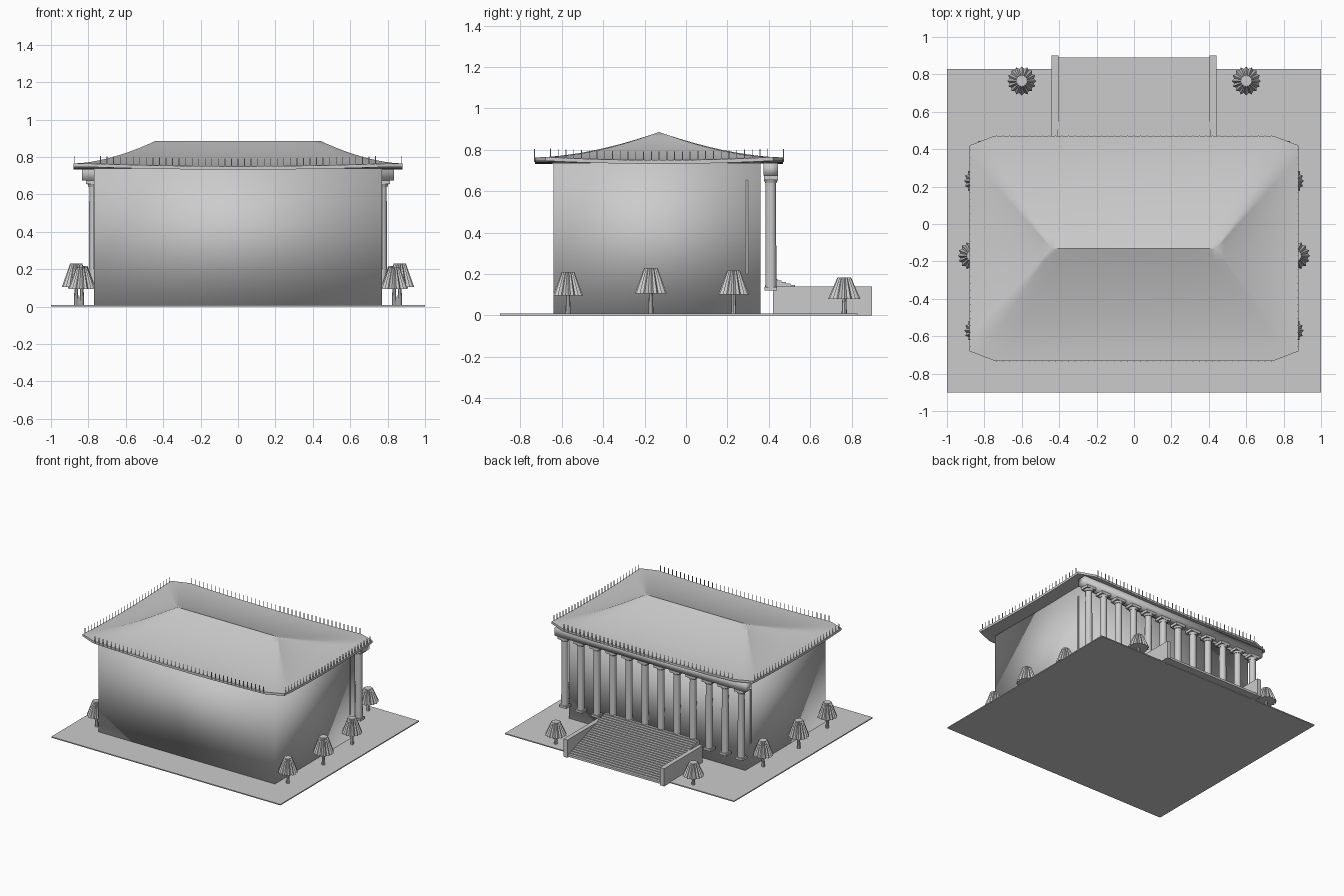
import bpy, bmesh, math

if "Cube" in bpy.data.objects:
    bpy.data.objects.remove(bpy.data.objects["Cube"])

stone = bpy.data.materials.new("plain_grey")
stone.diffuse_color = (0.6, 0.6, 0.6, 1)
stone.use_nodes = True
stone.node_tree.nodes["Principled BSDF"].inputs["Base Color"].default_value = stone.diffuse_color


def finish(name, bm, smooth=None):
    """smooth: None = flat, 'all' = fully smooth, number = smooth by angle."""
    bmesh.ops.recalc_face_normals(bm, faces=bm.faces)
    me = bpy.data.meshes.new(name)
    bm.to_mesh(me)
    bm.free()
    me.materials.append(stone)
    ob = bpy.data.objects.new(name, me)
    bpy.context.collection.objects.link(ob)
    if smooth is not None:
        for p in me.polygons:
            p.use_smooth = True
        if smooth != 'all':
            bpy.ops.object.select_all(action='DESELECT')
            ob.select_set(True)
            bpy.context.view_layer.objects.active = ob
            bpy.ops.object.shade_smooth_by_angle(angle=math.radians(smooth))
    return ob


def box(bm, x0, x1, y0, y1, z0, z1):
    vs = bmesh.ops.create_cube(bm, size=1)['verts']
    for v in vs:
        v.co = ((x0 + x1) / 2 + v.co.x * (x1 - x0),
                (y0 + y1) / 2 + v.co.y * (y1 - y0),
                (z0 + z1) / 2 + v.co.z * (z1 - z0))


def lathe(bm, x, y, profile, seg, pleat=1.0):
    """Stack of rings (radius, z) with caps; pleat scales every second spoke."""
    rings = []
    for r, z in profile:
        rings.append([bm.verts.new((
            x + r * (pleat if i % 2 else 1) * math.cos(2 * math.pi * i / seg),
            y + r * (pleat if i % 2 else 1) * math.sin(2 * math.pi * i / seg), z))
            for i in range(seg)])
    for a, b in zip(rings, rings[1:]):
        for i in range(seg):
            j = (i + 1) % seg
            bm.faces.new((a[i], a[j], b[j], b[i]))
    bm.faces.new(rings[0])
    bm.faces.new(rings[-1])


# ground slab
bm = bmesh.new()
box(bm, -1, 1, -0.9, 0.83, 0, 0.008)
finish("ground_slab", bm)

# main hall, softly shaded block
bm = bmesh.new()
box(bm, -0.77, 0.77, -0.64, 0.36, 0.002, 0.737)
finish("main_hall", bm, 'all')

# thin upright strips on the side walls
bm = bmesh.new()
for s in (-1, 1):
    box(bm, s * 0.771 - 0.003, s * 0.771 + 0.003, 0.29, 0.30, 0.2, 0.655)
finish("side_strips", bm)

# twelve columns with bases and capitals
for k in range(12):
    x = -0.77 + 0.14 * k
    bm = bmesh.new()
    lathe(bm, x, 0.41, [(0.027, 0.138), (0.025, 0.64)], 16)
    box(bm, x - 0.032, x + 0.032, 0.38, 0.44, 0.12, 0.138)
    lathe(bm, x, 0.41, [(0.028, 0.64), (0.034, 0.655)], 16)
    box(bm, x - 0.042, x + 0.042, 0.376, 0.444, 0.655, 0.675)
    finish("column_%02d" % (k + 1), bm, 40)

# beam over the columns
bm = bmesh.new()
box(bm, -0.835, 0.835, 0.375, 0.445, 0.675, 0.737)
finish("beam", bm, 'all')

# curved hipped roof
YC = -0.13
corners = [(-0.75, -0.6), (0.75, -0.6), (0.88, -0.55), (0.88, 0.55),
           (0.75, 0.6), (-0.75, 0.6), (-0.88, 0.55), (-0.88, -0.55)]
counts = [24, 2, 16, 2, 24, 2, 16, 2]


def eave_z(x, y):
    return 0.75 + 0.018 * max(abs(x) / 0.88 * 0.5, 0) ** 2 * (abs(y) / 0.6) ** 2 * 4


outline = []
for i, n in enumerate(counts):
    (x0, y0), (x1, y1) = corners[i], corners[(i + 1) % 8]
    outline += [(x0 + (x1 - x0) * k / n, y0 + (y1 - y0) * k / n) for k in range(n)]
bm = bmesh.new()
rings = [[bm.verts.new((x, y + YC, eave_z(x, y) - 0.018)) for x, y in outline]]
STEPS = 10
for s in range(STEPS + 1):
    t = s / STEPS
    ring = []
    for x, y in outline:
        tx = max(-0.44, min(0.44, x * 0.44 / 0.75))
        ez = eave_z(x, y)
        ring.append(bm.verts.new((x + (tx - x) * t, y * (1 - t) + YC,
                                  ez + (0.886 - ez) * t ** 1.7)))
    rings.append(ring)
N = len(outline)
for a, b in zip(rings, rings[1:]):
    for i in range(N):
        j = (i + 1) % N
        bm.faces.new((a[i], a[j], b[j], b[i]))
hub = bm.verts.new((0, YC, 0.737))
for i in range(N):
    bm.faces.new((rings[0][i], rings[0][(i + 1) % N], hub))
bmesh.ops.remove_doubles(bm, verts=bm.verts, dist=0.0005)
finish("roof", bm, 35)

# thin spikes along the eaves
bm = bmesh.new()


def spike(x, y):
    z = eave_z(x, y)
    box(bm, x - 0.002, x + 0.002, y + YC - 0.002, y + YC + 0.002, z - 0.01, z + 0.042)


for s in (-1, 1):
    for k in range(43):
        spike(-0.735 + 0.035 * k, s * 0.602)
    for k in range(29):
        spike(s * 0.876, -0.525 + 0.0375 * k)
finish("eave_spikes", bm)

# stairs with side walls
bm = bmesh.new()
COUNT = 22
depth = 0.47 / COUNT
for k in range(COUNT):
    box(bm, -0.41, 0.41, 0.89 - depth * (k + 1), 0.89 - depth * k,
        0.005, 0.015 + 0.16 * (k + 1) / COUNT)
finish("stairs", bm)
for s, n in ((-1, "left"), (1, "right")):
    bm = bmesh.new()
    box(bm, s * 0.4225 - 0.0175, s * 0.4225 + 0.0175, 0.42, 0.9, 0, 0.14)
    finish(n + "_stair_wall", bm)

# pleated trees: x, y, crown bottom, crown top, radius
for i, (x, y, z0, z1, r) in enumerate([(0.835, -0.57, 0.095, 0.21, 0.072),
                                       (0.865, -0.17, 0.105, 0.23, 0.077),
                                       (0.835, 0.23, 0.1, 0.217, 0.074),
                                       (0.6, 0.765, 0.08, 0.183, 0.078)]):
    for s in (-1, 1):
        bm = bmesh.new()
        lathe(bm, s * x, y, [(r, z0), (r * 0.42, z1)], 32, 0.84)
        lathe(bm, s * x, y, [(0.013, 0.005), (0.009, z0 + 0.01)], 8)
        finish("tree_%d_%s" % (i + 1, "left" if s < 0 else "right"), bm)
